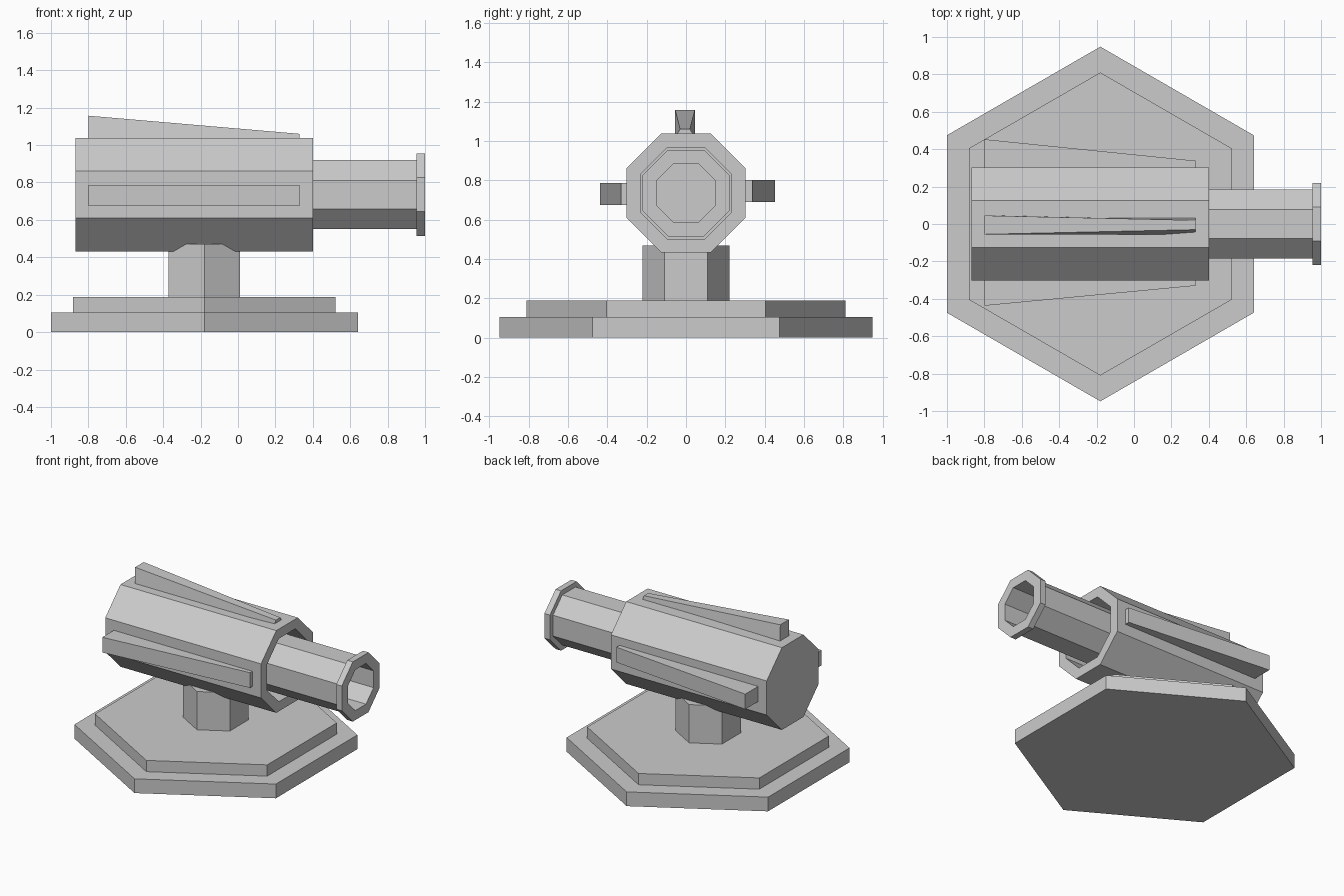
import bpy, bmesh
from math import pi, cos, sin

if "Cube" in bpy.data.objects:
    bpy.data.objects.remove(bpy.data.objects["Cube"])

AXIS_Z = 0.735          # height of the gun axis


def make(name, bm):
    bmesh.ops.recalc_face_normals(bm, faces=bm.faces)
    me = bpy.data.meshes.new(name)
    bm.to_mesh(me)
    bm.free()
    ob = bpy.data.objects.new(name, me)
    bpy.context.collection.objects.link(ob)
    return ob


def hex_prism(name, radius, z0, z1, x=-0.18):
    """Hexagonal prism with corners pointing along y."""
    bm = bmesh.new()
    rings = [[bm.verts.new((x + radius * cos(pi / 2 + i * pi / 3),
                            radius * sin(pi / 2 + i * pi / 3), z))
              for i in range(6)] for z in (z0, z1)]
    for i in range(6):
        j = (i + 1) % 6
        bm.faces.new((rings[0][i], rings[0][j], rings[1][j], rings[1][i]))
    for ring in rings:
        bm.faces.new(ring)
    return make(name, bm)


def octagon_lathe(name, profile):
    """Eight-sided body along x from (x, apothem) points, capped at both ends."""
    bm = bmesh.new()
    rings = []
    for x, a in profile:
        r = a / cos(pi / 8)
        rings.append([bm.verts.new((x, r * cos(pi / 8 + i * pi / 4),
                                    AXIS_Z + r * sin(pi / 8 + i * pi / 4)))
                      for i in range(8)])
    for a, b in zip(rings, rings[1:]):
        for i in range(8):
            j = (i + 1) % 8
            bm.faces.new((a[i], a[j], b[j], b[i]))
    bm.faces.new(rings[0])
    bm.faces.new(rings[-1])
    return make(name, bm)


def fin(name, rear, front, place):
    """Wedge; each end is (base half width, outer half width, outer height)."""
    bm = bmesh.new()
    ends = []
    for x, (base, outer, h) in ((-0.80, rear), (0.33, front)):
        section = ((-base, 0.28), (base, 0.28), (outer, h), (-outer, h))
        ends.append([bm.verts.new(place(x, w, d)) for w, d in section])
    for i in range(4):
        j = (i + 1) % 4
        bm.faces.new((ends[0][i], ends[0][j], ends[1][j], ends[1][i]))
    for e in ends:
        bm.faces.new(e)
    return make(name, bm)


# Stepped base and post
hex_prism("base_lower", 0.948, 0.0, 0.105)
hex_prism("base_upper", 0.81, 0.105, 0.188)
hex_prism("post", 0.22, 0.188, 0.47)

# Housing with recessed front opening
octagon_lathe("housing", [(-0.87, 0.303), (0.40, 0.303), (0.40, 0.232), (0.10, 0.232)])

# Hollow barrel with muzzle collar
octagon_lathe("barrel", [(0.10, 0.185), (0.955, 0.185), (0.955, 0.22),
                         (1.0, 0.22), (1.0, 0.15), (0.15, 0.15)])

# Tapered fins on top and both sides
fin("top_fin", (0.052, 0.05, 0.422), (0.052, 0.025, 0.325),
    lambda x, w, d: (x, w - 0.005, AXIS_Z + d))
fin("left_fin", (0.056, 0.056, 0.453), (0.056, 0.056, 0.338),
    lambda x, w, d: (x, d, 0.746 + w))
fin("right_fin", (0.056, 0.056, 0.437), (0.056, 0.056, 0.33),
    lambda x, w, d: (x, -d, 0.731 + w))
